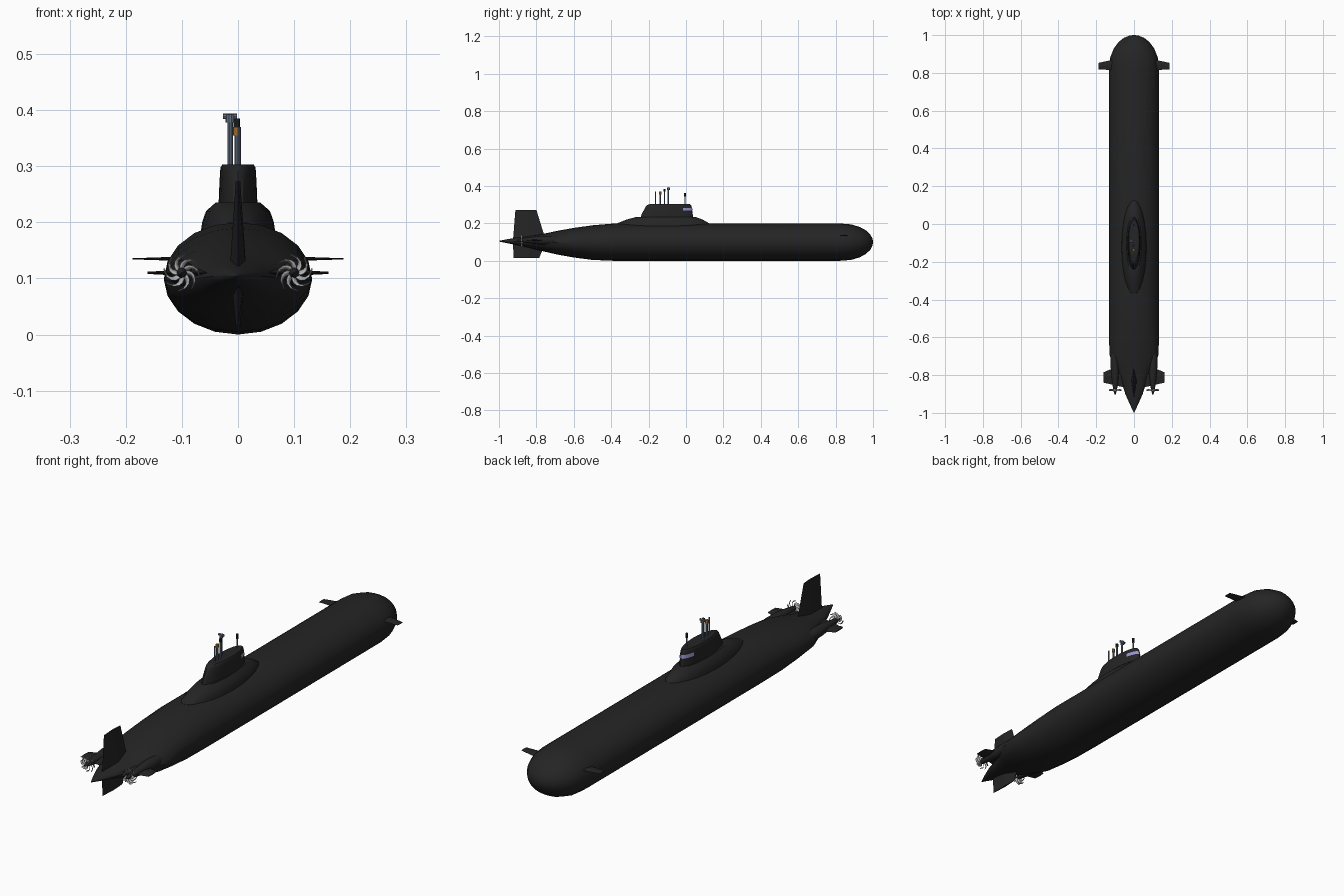
import bpy, bmesh, math
from math import sin, cos, pi
from mathutils import Vector

if "Cube" in bpy.data.objects:
    bpy.data.objects.remove(bpy.data.objects["Cube"])


def mat(name, r, g, b):
    m = bpy.data.materials.new(name)
    m.diffuse_color = (r, g, b, 1)
    m.use_nodes = True
    m.node_tree.nodes["Principled BSDF"].inputs["Base Color"].default_value = m.diffuse_color
    return m


DARK = mat("dark_rubber", .018, .018, .018)
STEEL = mat("steel", .45, .45, .45)
MAST = mat("mast_blue_grey", .13, .17, .23)
GLASS = mat("window_glass", .30, .30, .65)
ORANGE = mat("orange", .6, .25, .04)


def finish(name, bm, m, angle=30):
    bmesh.ops.recalc_face_normals(bm, faces=bm.faces)
    me = bpy.data.meshes.new(name)
    bm.to_mesh(me)
    bm.free()
    ob = bpy.data.objects.new(name, me)
    bpy.context.collection.objects.link(ob)
    me.materials.append(m)
    if angle:
        bpy.ops.object.select_all(action='DESELECT')
        bpy.context.view_layer.objects.active = ob
        ob.select_set(True)
        bpy.ops.object.shade_smooth_by_angle(angle=math.radians(angle))
    return ob


def loft(name, rings, m, angle=30):
    """Skin a list of equal-length rings and cap both ends."""
    bm = bmesh.new()
    vs = [[bm.verts.new(p) for p in r] for r in rings]
    n = len(vs[0])
    for a, b in zip(vs, vs[1:]):
        for i in range(n):
            j = (i + 1) % n
            bm.faces.new((a[i], a[j], b[j], b[i]))
    bm.faces.new(vs[0])
    bm.faces.new(vs[-1])
    return finish(name, bm, m, angle)


def ring_y(y, hw, z0, z1, n=20, x=0):
    """Elliptical ring standing across the y axis."""
    c, h = (z0 + z1) / 2, (z1 - z0) / 2
    return [(x + hw * cos(2 * pi * i / n), y, c + h * sin(2 * pi * i / n)) for i in range(n)]


def ring_z(z, hw, y0, y1, n=24):
    """Elliptical ring lying flat, for the sail and its fairing."""
    c, h = (y0 + y1) / 2, (y1 - y0) / 2
    return [(hw * cos(2 * pi * i / n), c + h * sin(2 * pi * i / n), z) for i in range(n)]


def fin(name, root, tip, thick_root, thick_tip, normal):
    """Diamond-section fin; root and tip are (leading, trailing) point pairs."""
    nv = Vector(normal)
    rings = []
    for (a, b), t in ((root, thick_root), (tip, thick_tip)):
        a, b = Vector(a), Vector(b)
        mid = a.lerp(b, .45)
        rings.append([a, mid + nv * t, b, mid - nv * t])
    return loft(name, rings, DARK, 0)


def rod(name, x, y, z0, z1, r, m=MAST, n=10):
    return loft(name, [[(x + r * cos(2 * pi * i / n), y + r * sin(2 * pi * i / n), z)
                        for i in range(n)] for z in (z0, z1)], m)


# Main hull: y, half width, bottom, top
stations = [(-.998, .002, .103, .107), (-.95, .024, .093, .117), (-.90, .046, .083, .124),
            (-.85, .062, .072, .131), (-.80, .080, .060, .138), (-.75, .110, .048, .147),
            (-.69, .130, .034, .160), (-.60, .132, .018, .176), (-.50, .132, .005, .190),
            (-.38, .132, 0, .2), (.2, .132, 0, .2), (.82, .132, 0, .2)]
rings = [ring_y(*s) for s in stations]
for a in (18, 36, 52, 66, 78, 87):
    k = cos(math.radians(a))
    rings.append(ring_y(.83 + .17 * sin(math.radians(a)), .132 * k, .1 - .1 * k, .1 + .1 * k))
loft("hull", rings, DARK)

# Sail and the fairing it rises from
loft("sail_fairing", [ring_z(.17, .068, -.39, .14), ring_z(.20, .064, -.37, .125),
                      ring_z(.22, .057, -.32, .09), ring_z(.235, .040, -.265, .05)], DARK)
loft("sail", [ring_z(.22, .035, -.245, .038), ring_z(.25, .034, -.237, .036),
              ring_z(.29, .032, -.215, .030), ring_z(.298, .031, -.208, .027),
              ring_z(.303, .028, -.195, .022)], DARK)

# Bridge window band around the front of the sail
bm = bmesh.new()
lo, hi = [], []
for i in range(9):
    a = math.radians(38 + 13 * i)
    for lst, z, hw, cy, hy in ((lo, .268, .0345, -.098, .1335), (hi, .283, .0335, -.0945, .1275)):
        lst.append(bm.verts.new((hw * cos(a), cy + hy * sin(a), z)))
for i in range(8):
    bm.faces.new((lo[i], lo[i + 1], hi[i + 1], hi[i]))
finish("bridge_window", bm, GLASS)

# Rudders above and below the tail
fin("upper_rudder", ((0, -.75, .11), (0, -.925, .11)), ((0, -.80, .273), (0, -.912, .273)),
    .015, .004, (1, 0, 0))
fin("lower_rudder", ((0, -.75, .10), (0, -.925, .10)), ((0, -.785, .015), (0, -.922, .015)),
    .012, .004, (1, 0, 0))

# Mirrored planes, propeller pods and propellers
for s, side in ((-1, "left"), (1, "right")):
    fin("bow_plane_" + side, ((s * .10, .872, .135), (s * .10, .815, .135)),
        ((s * .188, .853, .135), (s * .188, .818, .135)), .004, .001, (0, 0, 1))
    fin("stern_plane_" + side, ((s * .03, -.73, .11), (s * .03, -.87, .11)),
        ((s * .161, -.785, .11), (s * .161, -.84, .11)), .009, .002, (0, 0, 1))
    px, pz = s * .10, .11
    pod = [(-.905, .001), (-.89, .007), (-.87, .011), (-.83, .017), (-.77, .023), (-.70, .024),
           (-.64, .015)]
    loft("propeller_pod_" + side, [ring_y(y, r, pz - r, pz + r, 12, px) for y, r in pod], DARK)

    bm = bmesh.new()
    for k in range(8):
        strip = []
        for j in range(6):
            t = j / 5
            r = .008 + .025 * t
            mid = 2 * pi * k / 8 + s * 1.0 * t * t
            w = .0052 * (1 - .75 * t ** 2.5) / r ** .9 * .033 ** -.1 * .9
            w = min(w, .42)
            strip.append([bm.verts.new((px + r * cos(mid + e * w), -.879 + s * e * .004,
                                        pz + r * sin(mid + e * w))) for e in (-1, 1)])
        for a, b in zip(strip, strip[1:]):
            bm.faces.new((a[0], a[1], b[1], b[0]))
    prop = finish("propeller_" + side, bm, STEEL)
    mod = prop.modifiers.new("thickness", 'SOLIDIFY')
    mod.thickness = .0012
    mod.offset = 0

# Periscopes and masts: x, y, top, radius
for i, (x, y, top, r) in enumerate(((-.014, -.095, .388, .0048), (-.002, -.115, .378, .004),
                                    (-.002, -.138, .36, .0045), (.002, -.162, .37, .003),
                                    (0, -.005, .345, .003))):
    rod("mast_%d" % (i + 1), x, y, .28, top, r)
rod("periscope_head", -.014, -.093, .378, .392, .008)
loft("periscope_crossbar", [[(x, -.093 + .005 * cos(i * pi / 4), .389 + .005 * sin(i * pi / 4))
                             for i in range(8)] for x in (-.027, -.002)], MAST)
rod("second_periscope_head", -.002, -.115, .370, .385, .006, DARK)
rod("beacon", -.002, -.138, .355, .37, .0065, ORANGE)
rod("antenna_head", 0, -.005, .343, .362, .0055, DARK)
